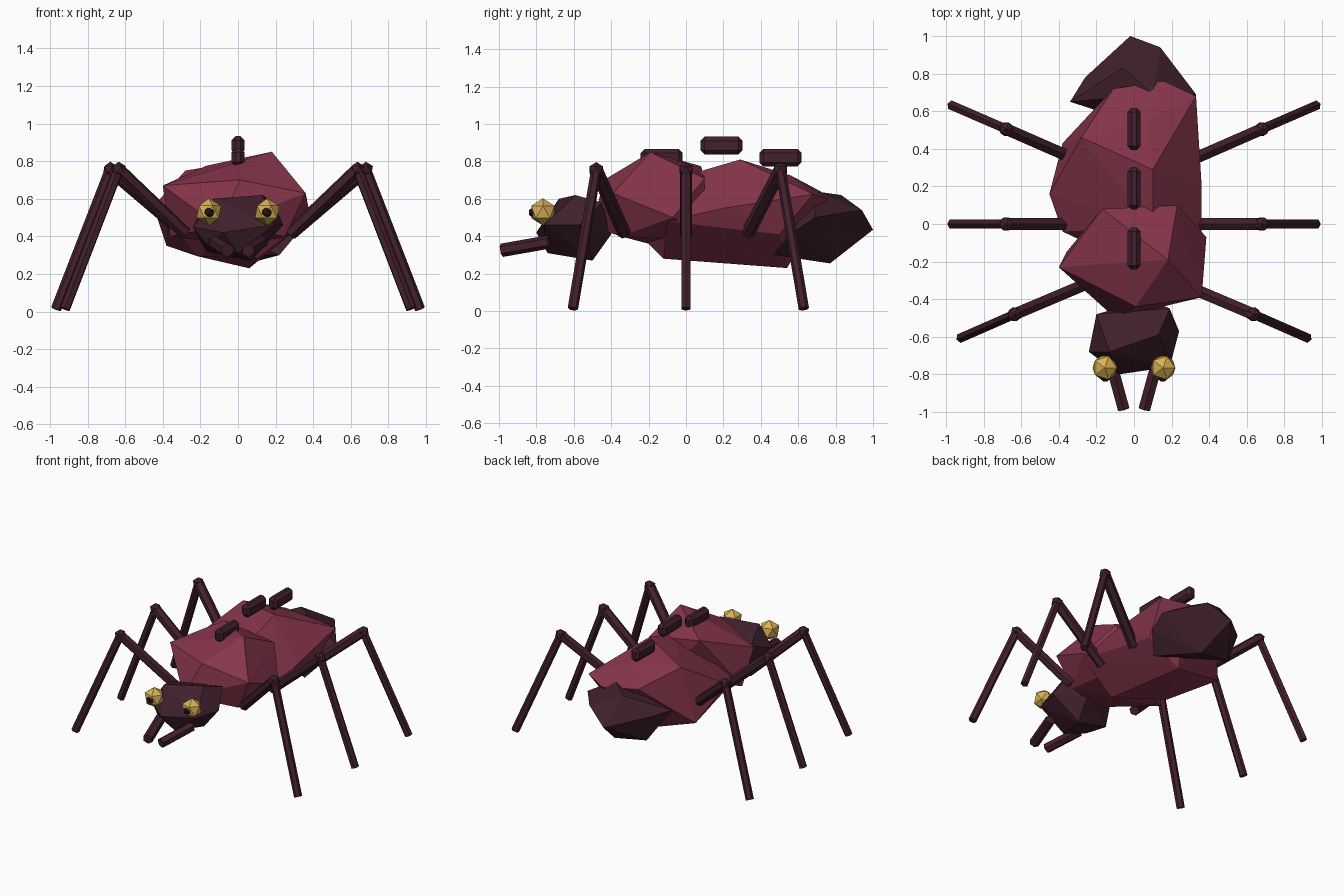
import bpy, bmesh
from mathutils import Vector, Matrix

cube = bpy.data.objects.get("Cube")
if cube:
    bpy.data.objects.remove(cube, do_unlink=True)


def material(name, *rgb):
    mat = bpy.data.materials.new(name)
    mat.use_nodes = True
    mat.diffuse_color = (*rgb, 1)
    mat.node_tree.nodes["Principled BSDF"].inputs["Base Color"].default_value = (*rgb, 1)
    return mat


crimson = material("crimson_shell", .235, .035, .068)
plum = material("dark_plum", .05, .014, .025)
maroon = material("limb_maroon", .055, .014, .026)
gold = material("eye_gold", .68, .44, .088)
black = material("pupil_dark", .025, .008, .014)


def finish(name, bm, mat):
    bmesh.ops.recalc_face_normals(bm, faces=bm.faces)
    mesh = bpy.data.meshes.new(name)
    bm.to_mesh(mesh)
    bm.free()
    mesh.materials.append(mat)
    obj = bpy.data.objects.new(name, mesh)
    bpy.context.collection.objects.link(obj)
    return obj


def faceted_hull(name, mat, points):
    """Rock-like faceted body segment."""
    bm = bmesh.new()
    for p in points:
        bm.verts.new(p)
    hull = bmesh.ops.convex_hull(bm, input=bm.verts)
    spare = [g for g in hull["geom_interior"] if isinstance(g, bmesh.types.BMVert)]
    bmesh.ops.delete(bm, geom=spare, context='VERTS')
    return finish(name, bm, mat)


def ball(name, mat, centre, radius):
    bm = bmesh.new()
    bmesh.ops.create_icosphere(bm, subdivisions=1, radius=radius,
                               matrix=Matrix.Translation(centre))
    return finish(name, bm, mat)


def rod(name, mat, start, end, radius):
    """Six-sided rod between two points."""
    start, end = Vector(start), Vector(end)
    axis = end - start
    turn = axis.to_track_quat('Z', 'Y').to_matrix().to_4x4()
    bm = bmesh.new()
    bmesh.ops.create_cone(bm, cap_ends=True, segments=6, radius1=radius, radius2=radius,
                          depth=axis.length,
                          matrix=Matrix.Translation((start + end) / 2) @ turn)
    return finish(name, bm, mat)


# Body segments
faceted_hull("thorax", crimson, [
    (.18, -.19, .85), (-.17, .08, .775), (.23, .1, .71), (-.4, -.23, .67),
    (.01, -.44, .7), (.36, -.39, .63), (-.1, -.5, .45), (.385, -.07, .5),
    (-.36, -.15, .4), (.25, -.35, .4), (-.05, -.2, .36), (.2, .1, .38)])
faceted_hull("abdomen", crimson, [
    (-.11, .72, .64), (.16, .76, .6), (.33, .68, .625), (.1, .29, .81),
    (-.28, .46, .75), (-.45, .16, .56), (.36, .2, .55), (.36, -.1, .48),
    (.06, .54, .23), (.1, -.12, .28), (-.22, .08, .295), (-.38, .43, .35),
    (0, -.22, .38), (-.38, -.04, .5), (.1, -.02, .72), (.28, .5, .41),
    (.08, .56, .725)])
faceted_hull("tail", plum, [
    (-.02, 1, .435), (.14, .94, .54), (-.06, .83, .62), (.33, .69, .5),
    (-.34, .65, .52), (-.26, .78, .5), (.05, .77, .255), (.22, .47, .3),
    (.1, .69, .64), (.32, .57, .42), (-.2, .75, .295)])
faceted_hull("head", plum, [
    (-.2, -.48, .53), (-.24, -.68, .45), (.13, -.59, .62), (-.13, -.68, .6),
    (.19, -.45, .58), (.24, -.57, .46), (.19, -.76, .46), (-.08, -.8, .42),
    (-.17, -.7, .36), (.07, -.5, .27), (0, -.74, .31), (-.17, -.5, .32),
    (.08, -.4, .41)])

# Paired parts
leg_rows = {"front": ((.28, -.33), (.635, -.48), (.92, -.605)),
            "middle": ((.28, 0), (.68, 0), (.968, 0)),
            "back": ((.28, .33), (.68, .505), (.968, .63))}
for side, s in (("left", 1), ("right", -1)):
    for row, (hip, knee, foot) in leg_rows.items():
        hip, knee, foot = [(s * x, y, z) for (x, y), z
                           in zip((hip, knee, foot), (.415, .755, .013))]
        rod(f"{row}_{side}_upper_leg", maroon, hip, knee, .036)
        rod(f"{row}_{side}_lower_leg", maroon, knee, foot, .028)
        ball(f"{row}_{side}_knee", maroon, knee, .042)
    ball(f"{side}_eye", gold, (s * .155, -.765, .53), .073)
    ball(f"{side}_pupil", black, (s * .153, -.812, .527), .031)
    rod(f"{side}_mandible", maroon, (s * .125, -.73, .37), (s * .055, -.985, .325), .036)

# Chamfered dorsal spines
for i, (y, z) in enumerate(((-.13, .82), (.19, .885), (.505, .82))):
    bm = bmesh.new()
    bmesh.ops.create_cube(bm, size=1)
    bmesh.ops.scale(bm, vec=(.07, .225, .095), verts=bm.verts)
    bmesh.ops.translate(bm, vec=(0, y, z), verts=bm.verts)
    bmesh.ops.bevel(bm, geom=bm.edges[:], offset=.022, segments=1,
                    affect='EDGES', profile=.5)
    finish(f"dorsal_spine_{i + 1}", bm, maroon)
